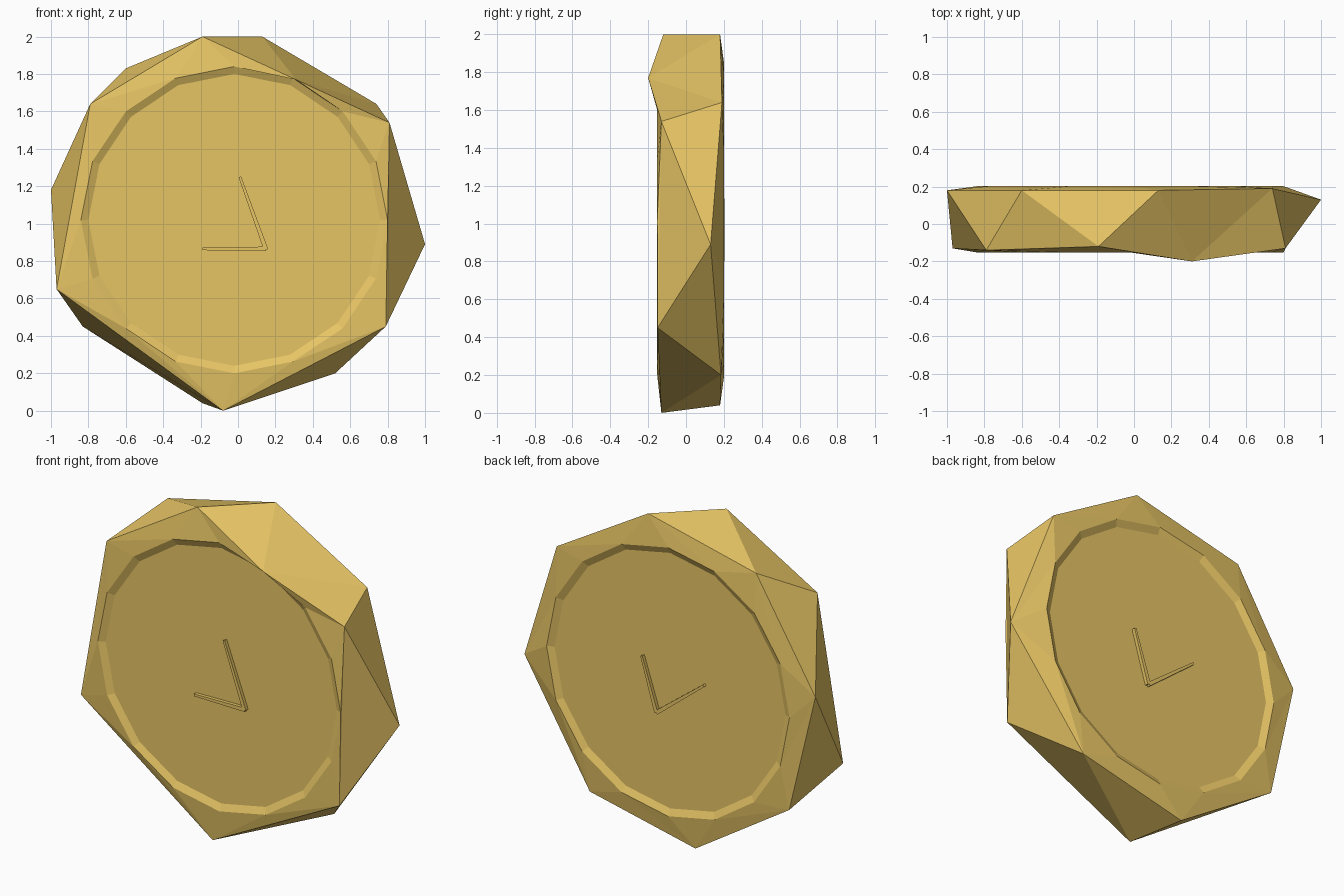
import bpy, bmesh, math
from mathutils import Vector

if "Cube" in bpy.data.objects:
    bpy.data.objects.remove(bpy.data.objects["Cube"])

gold = bpy.data.materials.new("gold")
gold.diffuse_color = (0.80, 0.56, 0.13, 1)
gold.use_nodes = True
gold.node_tree.nodes["Principled BSDF"].inputs["Base Color"].default_value = gold.diffuse_color


def finish(name, bm):
    bmesh.ops.recalc_face_normals(bm, faces=bm.faces[:])
    me = bpy.data.meshes.new(name)
    bm.to_mesh(me)
    bm.free()
    me.materials.append(gold)
    ob = bpy.data.objects.new(name, me)
    bpy.context.collection.objects.link(ob)
    return ob


def zipper(bm, a, b):
    """Triangulate between two closed loops, taking the shorter diagonal each time."""
    i = j = 0
    while i < len(a) or j < len(b):
        ca, cb = a[i % len(a)], b[j % len(b)]
        na, nb = a[(i + 1) % len(a)], b[(j + 1) % len(b)]
        step_a = j >= len(b) or (i < len(a) and
                                 (na.co - cb.co).length < (nb.co - ca.co).length)
        bm.faces.new((ca, na, cb) if step_a else (ca, nb, cb))
        if step_a:
            i += 1
        else:
            j += 1


def circle(bm, r, y, n=16):
    return [bm.verts.new((-0.02 + r * math.cos(t), y, 1.02 + r * math.sin(t)))
            for t in (math.pi / 4 + 2 * math.pi * k / n for k in range(n))]


# Rough-cut rim: front and back outlines, counter-clockwise from upper right
front = [(0.81, -0.13, 1.54), (0.31, -0.20, 1.77), (-0.19, -0.12, 2.0),
         (-0.79, -0.14, 1.64), (-0.97, -0.13, 0.65), (-0.08, -0.13, 0.0),
         (0.79, -0.15, 0.45)]
back = [(0.74, 0.19, 1.64), (0.13, 0.18, 2.0), (-0.60, 0.18, 1.83),
        (-1.0, 0.18, 1.18), (-0.83, 0.19, 0.45), (-0.19, 0.18, 0.04),
        (0.52, 0.185, 0.20), (1.0, 0.13, 0.89)]

bm = bmesh.new()
f = [bm.verts.new(p) for p in front]
b = [bm.verts.new(p) for p in back]
zipper(bm, f, b)

# Rim faces and shallow recessed dials on both sides
for outer, y, depth in ((f, -0.152, 0.02), (b, 0.202, -0.02)):
    lip = circle(bm, 0.82, y)
    floor = circle(bm, 0.78, y + depth)
    zipper(bm, outer, lip)
    zipper(bm, lip, floor)
    bm.faces.new(floor)
finish("clock_body", bm)


# Thin tapered clock hands
def hand(name, start, end, y):
    p, q = Vector((start[0], y, start[1])), Vector((end[0], y, end[1]))
    d = (q - p).normalized()
    side = Vector((-d.z, 0, d.x))
    bm = bmesh.new()
    rings = []
    for c, w in ((p, 0.012), (q, 0.007)):
        rings.append([bm.verts.new(c + side * w * s + Vector((0, t * 0.015, 0)))
                      for s, t in ((-1, -1), (1, -1), (1, 1), (-1, 1))])
    for k in range(4):
        m = (k + 1) % 4
        bm.faces.new((rings[0][k], rings[0][m], rings[1][m], rings[1][k]))
    for r in rings:
        bm.faces.new(r)
    finish(name, bm)


hand("front_minute_hand", (0.15, 0.86), (0.01, 1.25), -0.138)
hand("front_hour_hand", (0.15, 0.865), (-0.19, 0.865), -0.138)
hand("back_minute_hand", (0.06, 0.81), (0.16, 1.13), 0.188)
hand("back_hour_hand", (0.06, 0.81), (-0.26, 1.06), 0.188)
